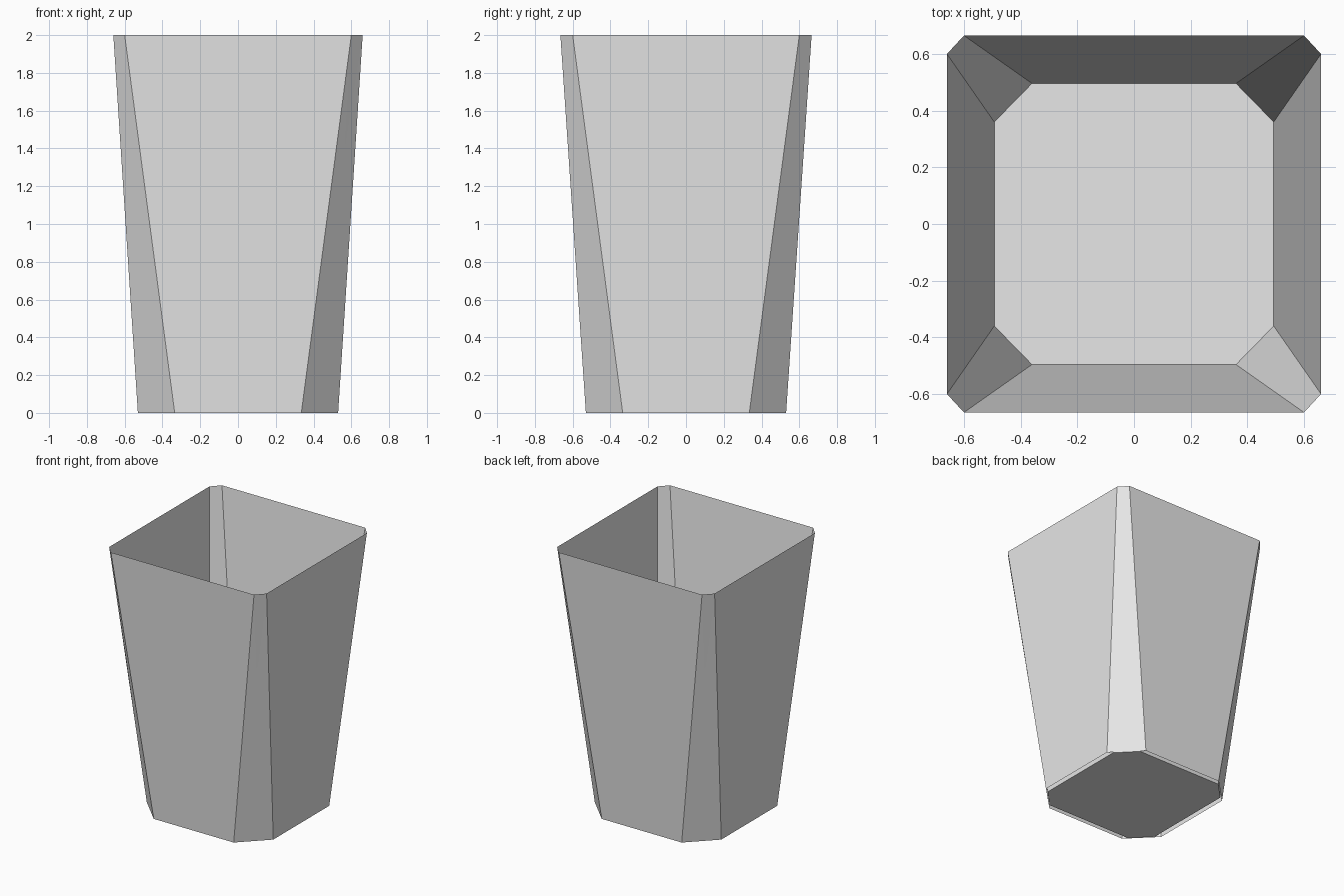
import bpy
import bmesh

cube = bpy.data.objects.get("Cube")
if cube:
    bpy.data.objects.remove(cube, do_unlink=True)

# One plain grey for the whole pot
grey = bpy.data.materials.new("light_grey")
grey.use_nodes = True
colour = (0.8, 0.8, 0.8, 1.0)
grey.diffuse_color = colour
grey.node_tree.nodes["Principled BSDF"].inputs["Base Color"].default_value = colour


def ring(bm, half_x, half_y, flat, z):
    """Square ring with cut corners, counter-clockwise seen from above."""
    points = []
    for sx, sy in ((1, -1), (1, 1), (-1, 1), (-1, -1)):
        pair = [(sx * flat, sy * half_y, z), (sx * half_x, sy * flat, z)]
        if sx * sy > 0:
            pair.reverse()
        points += pair
    return [bm.verts.new(p) for p in points]


def bridge(bm, low, high, inward=False):
    """Join two rings with flat panels."""
    for i in range(len(low)):
        j = (i + 1) % len(low)
        panel = [low[i], low[j], high[j], high[i]]
        bm.faces.new(panel[::-1] if inward else panel)


bm = bmesh.new()
rim = ring(bm, 0.66, 0.665, 0.6, 2.0)
foot = ring(bm, 0.53, 0.53, 0.335, 0.0)
floor = ring(bm, 0.493, 0.496, 0.36, 0.0)

# Outer walls, inner walls sharing the knife-edge rim, and the floor
bridge(bm, foot, rim)
bridge(bm, floor, rim, inward=True)
bm.faces.new(floor)

mesh = bpy.data.meshes.new("tapered_pot")
bm.to_mesh(mesh)
bm.free()
mesh.materials.append(grey)
pot = bpy.data.objects.new("tapered_pot", mesh)
bpy.context.collection.objects.link(pot)
